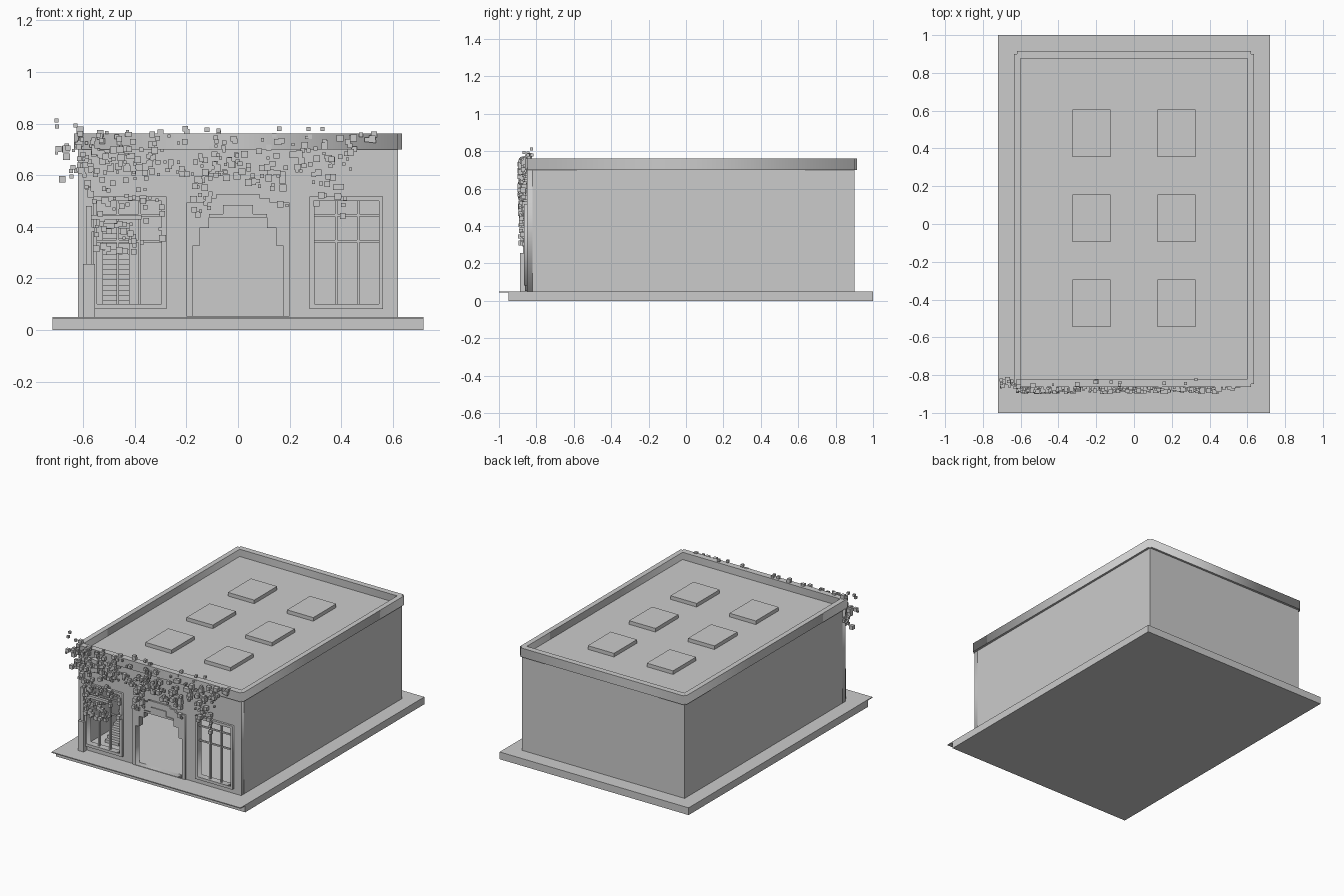
import bpy, bmesh, random
from mathutils import Matrix

if "Cube" in bpy.data.objects:
    bpy.data.objects.remove(bpy.data.objects["Cube"])

random.seed(7)
grey = bpy.data.materials.new("plain_grey")
grey.diffuse_color = (0.6, 0.6, 0.6, 1)
grey.use_nodes = True
grey.node_tree.nodes["Principled BSDF"].inputs["Base Color"].default_value = grey.diffuse_color


def boxes(name, items):
    """One object from boxes given as (x0, x1, y0, y1, z0, z1)."""
    bm = bmesh.new()
    for x0, x1, y0, y1, z0, z1 in items:
        m = Matrix.Translation(((x0 + x1) / 2, (y0 + y1) / 2, (z0 + z1) / 2))
        m = m @ Matrix.Diagonal((x1 - x0, y1 - y0, z1 - z0, 1))
        bmesh.ops.create_cube(bm, size=1, matrix=m)
    me = bpy.data.meshes.new(name)
    bm.to_mesh(me)
    bm.free()
    me.materials.append(grey)
    ob = bpy.data.objects.new(name, me)
    bpy.context.collection.objects.link(ob)
    return ob


def plate(name, outlines, lo, hi, upright=True):
    """Outline with holes, extruded from lo to hi along y (upright) or z."""
    cu = bpy.data.curves.new(name, 'CURVE')
    cu.dimensions = '2D'
    cu.fill_mode = 'BOTH'
    cu.extrude = (hi - lo) / 2
    for pts in outlines:
        sp = cu.splines.new('POLY')
        sp.points.add(len(pts) - 1)
        for p, (a, b) in zip(sp.points, pts):
            p.co = (a, b, 0, 1)
        sp.use_cyclic_u = True
    ob = bpy.data.objects.new(name, cu)
    bpy.context.collection.objects.link(ob)
    mid = (lo + hi) / 2
    if upright:
        ob.rotation_euler.x = 1.5707963
        ob.location.y = mid
    else:
        ob.location.z = mid
    bpy.ops.object.select_all(action='DESELECT')
    bpy.context.view_layer.objects.active = ob
    ob.select_set(True)
    bpy.ops.object.convert(target='MESH')
    ob = bpy.context.object
    ob.data.materials.clear()
    ob.data.materials.append(grey)
    return ob


def rect(x0, x1, y0, y1):
    return [(x0, y0), (x1, y0), (x1, y1), (x0, y1)]


def mirrored(half):
    """Close a right-hand half outline by mirroring it in x."""
    return half + [(-x, z) for x, z in reversed(half)]


# Ground slab with a thin front lip, and the inside floor
boxes("ground_slab", [(-.72, .72, -.95, 1, 0, .05)])
boxes("slab_lip", [(-.72, .72, -1, -.95, .044, .05)])
boxes("inside_floor", [(-.6, .6, -.82, .875, .05, .055)])

# Side and back walls
boxes("side_walls", [(-.62, -.6, -.82, .88, .05, .71), (.6, .62, -.82, .88, .05, .71)])
boxes("back_wall", [(-.62, .62, .88, .9, .05, .71)])

# Front wall with a stepped doorway and two windows
door = mirrored([(.176, .055), (.176, .325), (.15, .325), (.15, .395),
                 (.112, .395), (.112, .437)])
windows = [rect(.296, .547, .1, .5), rect(-.547, -.296, .1, .5)]
plate("front_wall", [rect(-.62, .62, .05, .71), door] + windows, -.85, -.82)

# Doorway surround and stepped keystone
plate("door_surround", [mirrored([(.2, .052), (.2, .495), (.125, .495), (.125, .51),
                                  (.085, .51), (.085, .525)]), door], -.862, -.848)
plate("keystone", [mirrored([(.112, .437), (.112, .45), (.058, .45), (.058, .485)])],
      -.868, -.86)

# Window frames and glazing bars
for side, hole, name in ((1, windows[0], "right"), (-1, windows[1], "left")):
    x0, x1 = sorted((side * .278, side * .563))
    plate(name + "_window_frame", [rect(x0, x1, .081, .518), hole], -.865, -.845)
    bars = [(side * x - .005, side * x + .005, -.85, -.835, .1, .5) for x in (.381, .466)]
    bars += [(hole[0][0], hole[1][0], -.847, -.838, z - .005, z + .005) for z in (.344, .445)]
    boxes(name + "_window_bars", bars)

# Loose board across the left window and the post beside it
boxes("window_board", [(-.57, -.375, -.88, -.86, .428, .445)])
boxes("corner_post", [(-.6, -.555, -.887, -.84, .05, .255),
                      (-.59, -.565, -.872, -.84, .255, .48)])

# Inside staircase
N = 18
boxes("stairs", [(-.525, -.42, -.7 + i * .024, -.7 + (i + 1) * .024 + .006,
                  .055 + i * .02, .055 + (i + 1) * .02) for i in range(N)])

# Roof deck, parapet with notched corners, and skylights
boxes("roof_deck", [(-.605, .605, -.825, .88, .695, .712)])
a, b = .635, .62
f0, f1, k1, k0 = -.862, -.848, .9, .915
ring = [(-b, f0), (b, f0), (b, f1), (a, f1), (a, k1), (b, k1),
        (b, k0), (-b, k0), (-b, k1), (-a, k1), (-a, f1), (-b, f1)]
plate("parapet", [ring, rect(-.6, .6, -.82, .875)], .7, .762, upright=False)
boxes("skylights", [(x - .1, x + .1, y - .125, y + .125, .71, .737)
                    for x in (-.225, .225) for y in (.48, .03, -.42)])

# Climbing leaves: clusters as (count, x0, x1, z0, z1, y0, y1)
clusters = [(65, -.63, -.42, .6, .77, -.89, -.85),
            (24, -.72, -.6, .58, .82, -.87, -.82),
            (45, -.6, -.28, .5, .68, -.89, -.855),
            (34, -.57, -.4, .3, .5, -.89, -.86),
            (10, -.38, -.29, .34, .55, -.89, -.86),
            (55, -.42, 0, .6, .76, -.89, -.855),
            (20, -.18, -.1, .44, .62, -.89, -.86),
            (55, -.1, .25, .57, .76, -.89, -.855),
            (8, .08, .2, .48, .6, -.89, -.86),
            (32, .22, .45, .6, .75, -.89, -.855),
            (18, .29, .42, .44, .62, -.89, -.86),
            (8, .42, .53, .7, .76, -.88, -.86),
            (10, -.6, .52, .76, .785, -.865, -.82)]
leaves = []
for n, x0, x1, z0, z1, y0, y1 in clusters:
    for _ in range(n):
        x, y, z = (random.uniform(p, q) for p, q in ((x0, x1), (y0, y1), (z0, z1)))
        s = random.choice((.006, .008, .009, .011, .013))
        leaves.append((x - s, x + s, y - s, y + s, z - s, z + s))
boxes("climbing_leaves", leaves)
